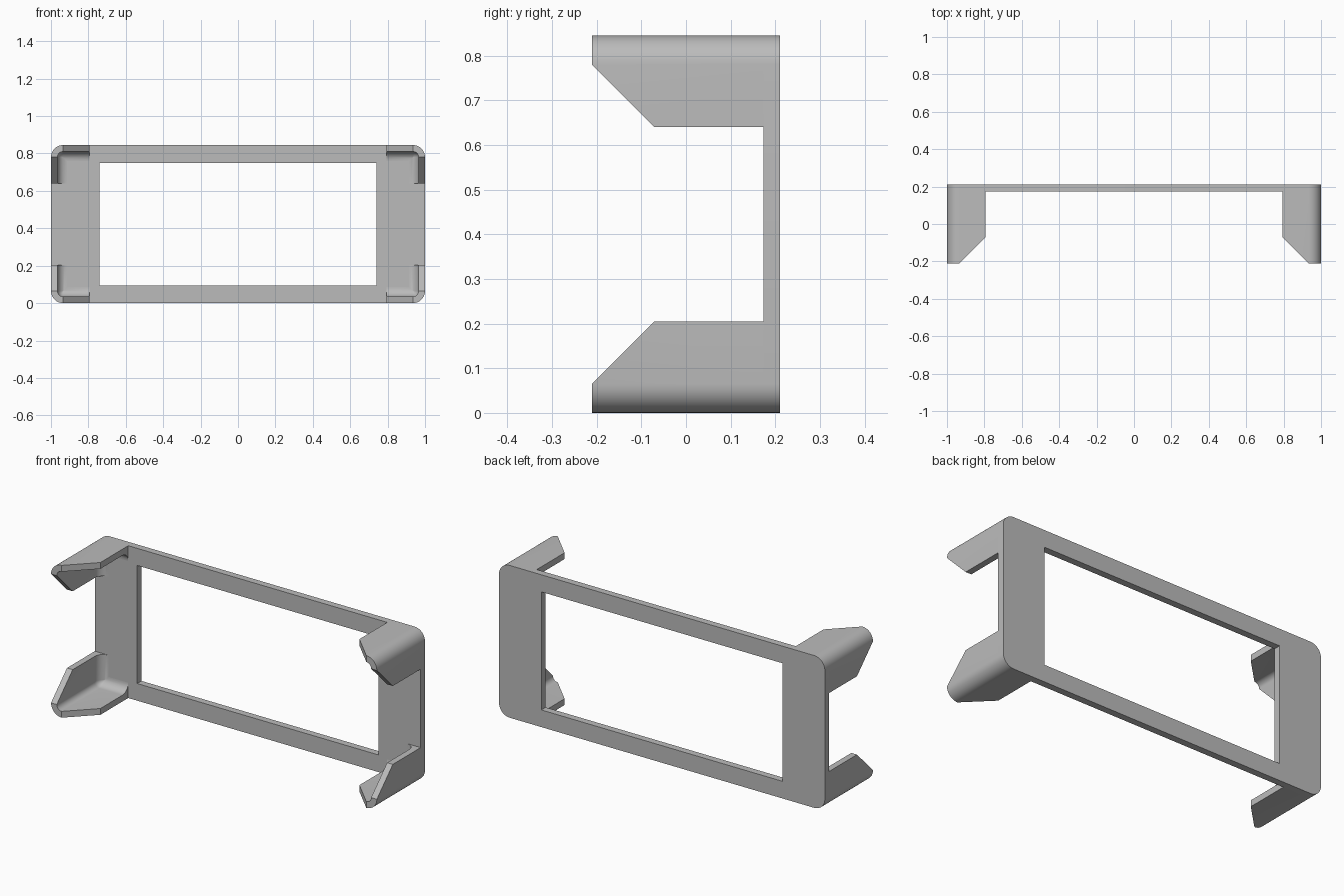
import bpy, bmesh
from math import cos, sin, pi, radians
from mathutils import Vector

if "Cube" in bpy.data.objects:
    bpy.data.objects.remove(bpy.data.objects["Cube"], do_unlink=True)

HALF_W, HEIGHT = 1.0, 0.845
BACK, PLATE, FRONT = 0.211, 0.173, -0.211   # y of plate back, plate front, claw tips
R, WALL, FILLET = 0.065, 0.035, 0.05        # corner radius, claw wall, root fillet
ARM = 0.205                                 # claw arm length from the corner
SEG = 10

grey = bpy.data.materials.new("light grey")
grey.use_nodes = True
colour = (0.5, 0.5, 0.5, 1)
grey.diffuse_color = colour
grey.node_tree.nodes["Principled BSDF"].inputs["Base Color"].default_value = colour


def finish(bm, name):
    mesh = bpy.data.meshes.new(name)
    bm.to_mesh(mesh)
    bm.free()
    mesh.materials.append(grey)
    ob = bpy.data.objects.new(name, mesh)
    bpy.context.collection.objects.link(ob)
    bpy.ops.object.select_all(action='DESELECT')
    ob.select_set(True)
    bpy.context.view_layer.objects.active = ob
    bpy.ops.object.shade_smooth_by_angle(angle=radians(35))
    return ob


def corner_path(d):
    """L-shaped path with a rounded corner, offset inward by d from the outside."""
    c = max(R, d)
    r = c - d
    arc = [(c - r * sin(a), c - r * cos(a))
           for a in (pi / 2 * i / SEG for i in range(SEG + 1))]
    return [(ARM, d)] + arc + [(d, ARM)]


# Back plate: rounded outline with a rectangular window
def back_plate():
    bm = bmesh.new()
    arc = corner_path(0)[1:-1]
    outline = []
    for sx, sz in ((-1, 1), (1, 1), (1, -1), (-1, -1)):
        pts = [(sx * (HALF_W - u), HEIGHT / 2 + sz * (HEIGHT / 2 - v)) for u, v in arc]
        outline += pts if sx * sz > 0 else pts[::-1]
    window = [(-0.74, 0.095), (0.74, 0.095), (0.74, 0.75), (-0.74, 0.75)]
    edges = []
    for loop in (outline, window):
        vs = [bm.verts.new((x, PLATE, z)) for x, z in loop]
        edges += [bm.edges.new((vs[i - 1], vs[i])) for i in range(len(vs))]
    bmesh.ops.triangle_fill(bm, edges=edges, use_beauty=True, normal=(0, -1, 0))
    ext = bmesh.ops.extrude_face_region(bm, geom=bm.faces[:])
    moved = [g for g in ext["geom"] if isinstance(g, bmesh.types.BMVert)]
    bmesh.ops.translate(bm, verts=moved, vec=(0, BACK - PLATE, 0))
    bmesh.ops.recalc_face_normals(bm, faces=bm.faces[:])
    return finish(bm, "back_plate")


# Corner claw: bent wall with chamfered arms and a fillet at its root
def corner_claw(name, sx, sz):
    bm = bmesh.new()
    tip = [FRONT + ARM - R] + [FRONT] * (SEG + 1) + [FRONT + ARM - R]
    rings = [(0, PLATE), (0, None), (WALL, None)]
    for i in range(SEG + 1):
        a = pi / 2 * i / SEG
        rings.append((WALL + FILLET * (1 - cos(a)), PLATE - FILLET * (1 - sin(a))))
    grid = []
    for d, y in rings:
        grid.append([bm.verts.new((sx * (HALF_W - u), t if y is None else y,
                                   HEIGHT / 2 + sz * (HEIGHT / 2 - v)))
                     for (u, v), t in zip(corner_path(d), tip)])
    for a, b in zip(grid, grid[1:] + grid[:1]):
        for i in range(len(a) - 1):
            bm.faces.new((a[i], a[i + 1], b[i + 1], b[i]))
    bm.faces.new([row[0] for row in grid])
    bm.faces.new([row[-1] for row in grid][::-1])
    bmesh.ops.remove_doubles(bm, verts=bm.verts[:], dist=0.0002)
    bmesh.ops.recalc_face_normals(bm, faces=bm.faces[:])
    # The root sits on the plate, so its hidden end stays open
    root = [f for f in bm.faces if all(abs(v.co.y - PLATE) < 1e-5 for v in f.verts)]
    bmesh.ops.delete(bm, geom=root, context='FACES')
    return finish(bm, name)


back_plate()
for side, sx in (("left", 1), ("right", -1)):
    for level, sz in (("upper", 1), ("lower", -1)):
        corner_claw(f"{level}_{side}_claw", sx, sz)
